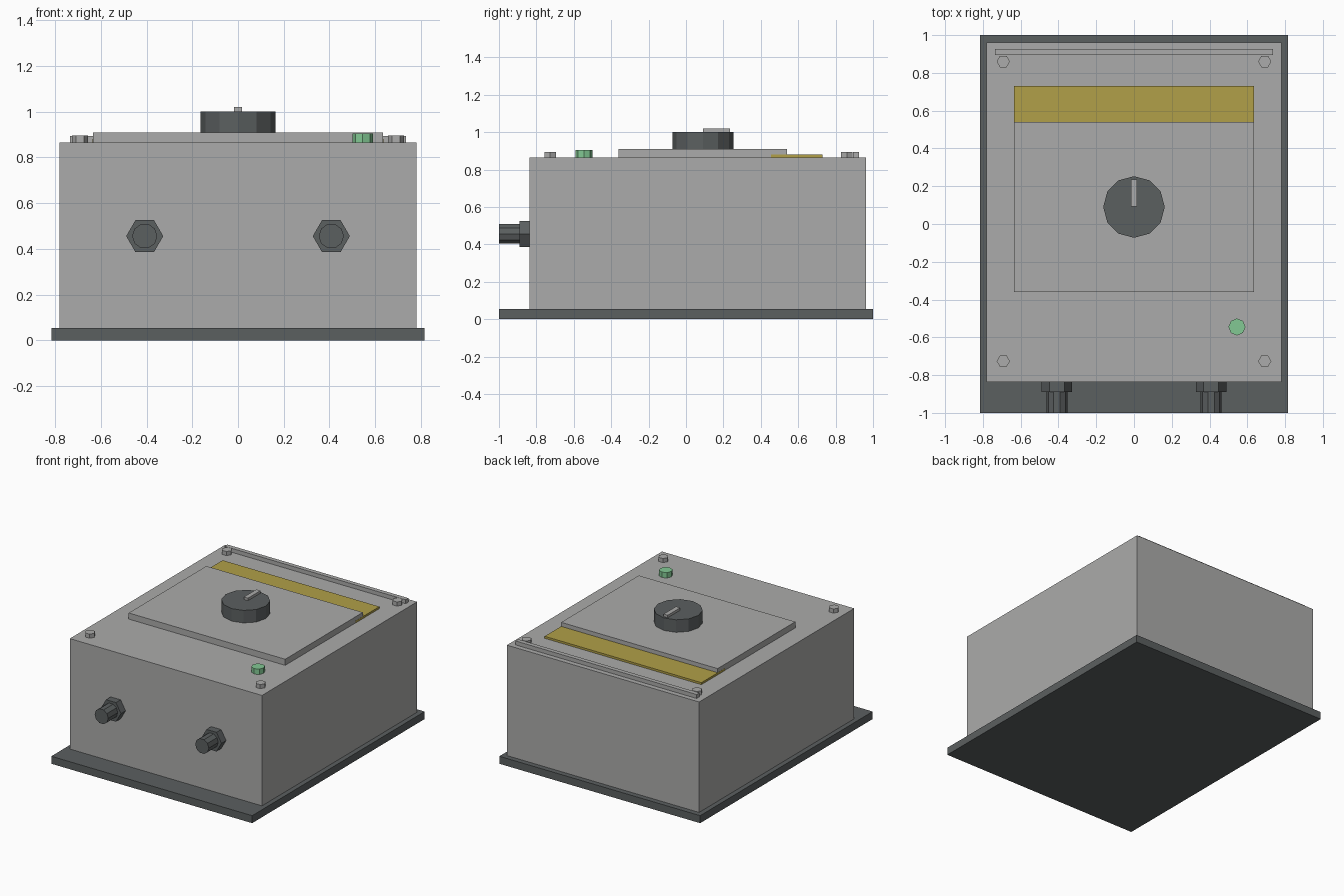
import bpy, math

if "Cube" in bpy.data.objects:
    bpy.data.objects.remove(bpy.data.objects["Cube"])


def material(name, rgb):
    m = bpy.data.materials.new(name)
    m.diffuse_color = (*rgb, 1)
    m.use_nodes = True
    m.node_tree.nodes["Principled BSDF"].inputs["Base Color"].default_value = m.diffuse_color
    return m


GREY = material("light grey", (0.41, 0.41, 0.405))
DARK = material("dark grey", (0.105, 0.115, 0.117))
GREEN = material("green", (0.225, 0.58, 0.295))
YELLOW = material("ochre yellow", (0.44, 0.35, 0.065))


def finish(name, mat):
    ob = bpy.context.object
    ob.name = name
    ob.data.materials.append(mat)
    return ob


def box(name, mat, x, y, z):
    """Block spanning the given (min, max) ranges."""
    bpy.ops.mesh.primitive_cube_add(size=1, location=[sum(r) / 2 for r in (x, y, z)])
    ob = finish(name, mat)
    for v in ob.data.vertices:
        v.co = [c * (r[1] - r[0]) for c, r in zip(v.co, (x, y, z))]
    return ob


def prism(name, mat, sides, radius, depth, loc, along_y=False):
    """Flat-sided cylinder with a corner pointing along x."""
    bpy.ops.mesh.primitive_cylinder_add(vertices=sides, radius=radius, depth=depth, location=loc)
    ob = finish(name, mat)
    turn = math.pi / 2
    c, s = math.cos(turn), math.sin(turn)
    for v in ob.data.vertices:
        a, b, h = v.co
        a, b = a * c - b * s, a * s + b * c
        v.co = (a, -h, b) if along_y else (a, b, h)
    return ob


TOP = 0.865
# Housing
box("base_plate", DARK, (-0.815, 0.815), (-1, 1), (0, 0.055))
box("housing", GREY, (-0.78, 0.78), (-0.836, 0.962), (0.055, TOP))

# Lid details
box("raised_panel", GREY, (-0.635, 0.635), (-0.36, 0.54), (TOP, 0.91))
box("label_strip", YELLOW, (-0.636, 0.636), (0.455, 0.73), (TOP, 0.88))
box("hinge_bar", GREY, (-0.735, 0.735), (0.894, 0.926), (TOP, 0.894))
for x in (-0.692, 0.692):
    for y in (-0.726, 0.86):
        prism("lid_bolt", GREY, 6, 0.035, 0.03, (x, y, TOP + 0.015))
prism("indicator_lamp", GREEN, 8, 0.045, 0.04, (0.545, -0.545, TOP + 0.02))

# Rotary knob with pointer
prism("knob", DARK, 12, 0.163, 0.092, (0, 0.09, 0.956))
box("knob_pointer", GREY, (-0.017, 0.017), (0.092, 0.236), (1.002, 1.02))

# Cable glands on the front
for x in (-0.408, 0.408):
    prism("gland_nut", DARK, 6, 0.081, 0.054, (x, -0.863, 0.456), True)
    prism("gland_stem", DARK, 10, 0.055, 0.11, (x, -0.945, 0.456), True)
